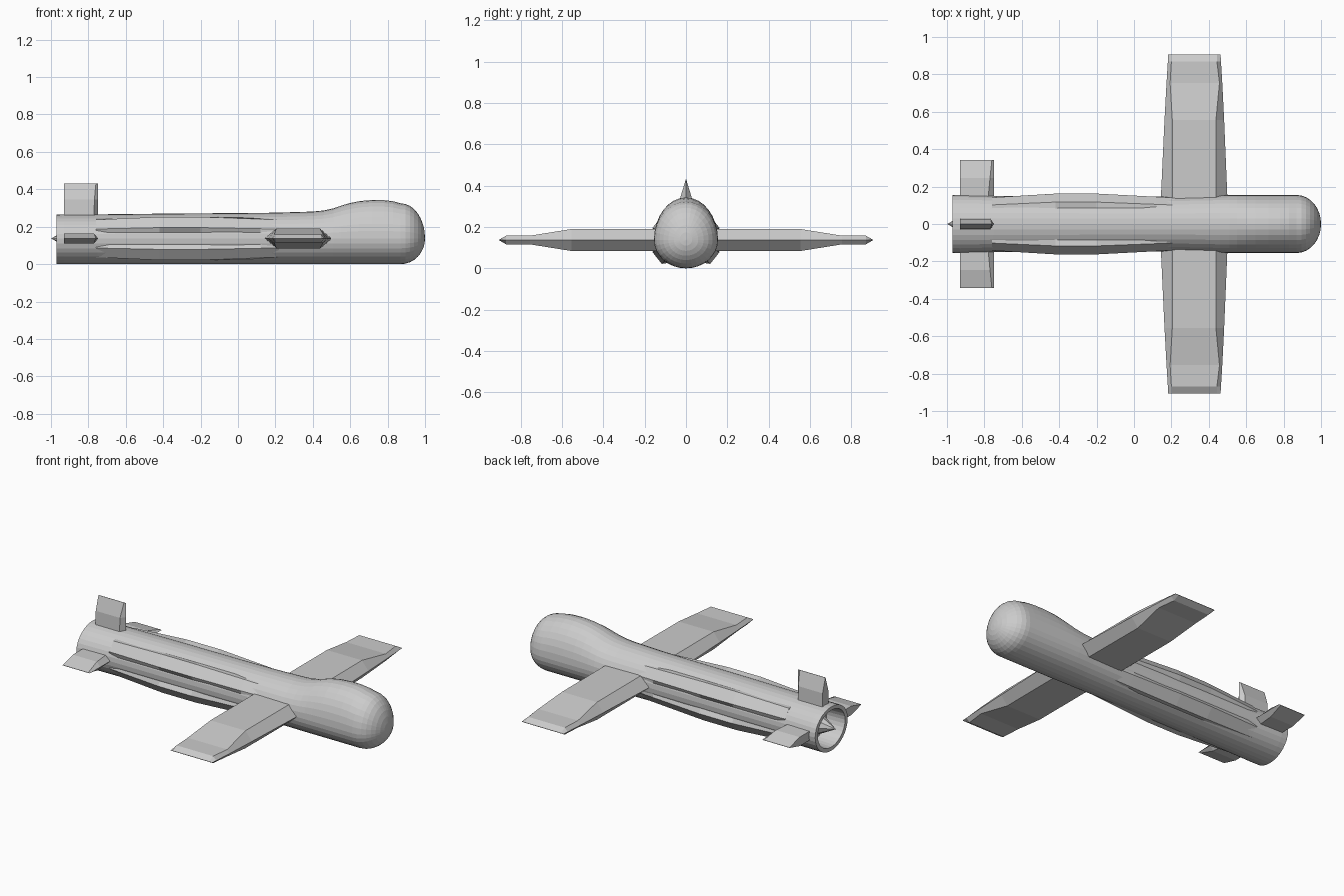
import bpy
from math import sin, cos, pi, radians

if "Cube" in bpy.data.objects:
    bpy.data.objects.remove(bpy.data.objects["Cube"])

AXIS_Z = 0.137
SIDES = 32


def loft(name, rings, cap_start=True, cap_end=True):
    """Skin a list of equal-length closed rings; a one-point ring makes a tip."""
    verts, faces, starts = [], [], []
    for r in rings:
        starts.append(len(verts))
        verts += r
    for k in range(len(rings) - 1):
        a, b, na, nb = starts[k], starts[k + 1], len(rings[k]), len(rings[k + 1])
        n = max(na, nb)
        for i in range(n):
            j = (i + 1) % n
            if nb == 1:
                faces.append((a + i, a + j, b))
            elif na == 1:
                faces.append((a, b + j, b + i))
            else:
                faces.append((a + i, a + j, b + j, b + i))
    if cap_start and len(rings[0]) > 2:
        faces.append(tuple(reversed(range(len(rings[0])))))
    if cap_end and len(rings[-1]) > 2:
        faces.append(tuple(starts[-1] + i for i in range(len(rings[-1]))))
    me = bpy.data.meshes.new(name)
    me.from_pydata(verts, [], faces)
    ob = bpy.data.objects.new(name, me)
    bpy.context.collection.objects.link(ob)
    bpy.context.view_layer.objects.active = ob
    bpy.ops.object.mode_set(mode='EDIT')
    bpy.ops.mesh.select_all(action='SELECT')
    bpy.ops.mesh.normals_make_consistent(inside=False)
    bpy.ops.object.mode_set(mode='OBJECT')
    return ob


def mirror_y(ob):
    ob.modifiers.new("mirror", 'MIRROR').use_axis = (False, True, False)
    return ob


def body_ring(x, w, up, down):
    """Egg-shaped section: separate upper and lower half heights."""
    ring = []
    for i in range(SIDES):
        a = 2 * pi * i / SIDES
        s = sin(a)
        ring.append((x, w * cos(a), AXIS_Z + s * (up if s > 0 else down)))
    return ring


# Fuselage: hollow tail recess, straight body, raised dome and round nose
D = AXIS_Z
stations = [  # x, half width, top z
    (-0.97, .155, .265), (-0.93, .156, .266), (-0.75, .151, .266),
    (-0.40, .151, .270), (0.0, .148, .273), (0.20, .147, .275),
    (0.40, .152, .281), (0.46, .154, .287), (0.51, .155, .298),
    (0.55, .155, .312), (0.60, .155, .327), (0.65, .155, .337),
    (0.72, .155, .343), (0.78, .155, .342), (0.83, .155, .336), (0.87, .155, .325)]
rings = [body_ring(-0.85, .125, .105, .110), body_ring(-0.97, .130, .107, .115)]
rings += [body_ring(x, w, top - D, D) for x, w, top in stations]
for k in range(1, 8):
    t = k / 8 * pi / 2
    c = cos(t)
    rings.append(body_ring(.87 + .13 * sin(t), .155 * c, .188 * c, D * c))
rings.append([(1.0, 0, AXIS_Z)])
loft("fuselage", rings)

# Exhaust cone inside the tail
cone = [(-0.84, .085 * cos(i * pi / 4), AXIS_Z + .085 * sin(i * pi / 4)) for i in range(8)]
loft("tail_cone", [cone, [(-1.0, 0, AXIS_Z)]])

# Four long side fairings, swelling at the middle
for name, sign in (("upper_fairing", 1), ("lower_fairing", -1)):
    rings = []
    for x, swell in ((-0.76, .01), (-0.42, .16), (-0.20, .16), (0.12, .04), (0.22, .0)):
        ring = []
        for deg, out in ((12, 0), (22, 1), (48, 1), (58, 0)):
            f = 1 + swell * out if out else .96
            a = radians(deg)
            ring.append((x, .151 * f * cos(a), AXIS_Z + sign * .134 * f * sin(a)))
        rings.append(ring)
    mirror_y(loft(name, rings))

# Wings: hexagonal section, thinning to a bevelled tip
rings = []
for y, te, te_ridge, le_ridge, le, h in (
        (.08, .141, .205, .440, .502, .053), (.555, .163, .205, .438, .482, .053),
        (.755, .174, .193, .457, .472, .021), (.87, .181, .200, .443, .465, .021),
        (.905, .183, .200, .443, .463, .001)):
    z = AXIS_Z
    rings.append([(te, y, z), (te_ridge, y, z + h), (le_ridge, y, z + h),
                  (le, y, z), (le_ridge, y, z - h), (te_ridge, y, z - h)])
mirror_y(loft("wing", rings))


# Tail fins: blunt rear, sharp leading edge, wedge tip
def fin(name, spans, place):
    rings = []
    for s, h, le_ridge in spans:
        sec = [(-.93, -h), (-.93, h), (le_ridge, h), (-.748, 0), (le_ridge, -h)]
        rings.append([place(x, t, s) for x, t in sec])
    return loft(name, rings)


mirror_y(fin("side_fin", ((.14, .027, -.78), (.245, .027, -.77), (.342, .001, -.76)),
             lambda x, t, s: (x, s, AXIS_Z + t)))
fin("top_fin", ((.24, .031, -.77), (.345, .027, -.768), (.43, .001, -.76)),
    lambda x, t, s: (x, t, s))
